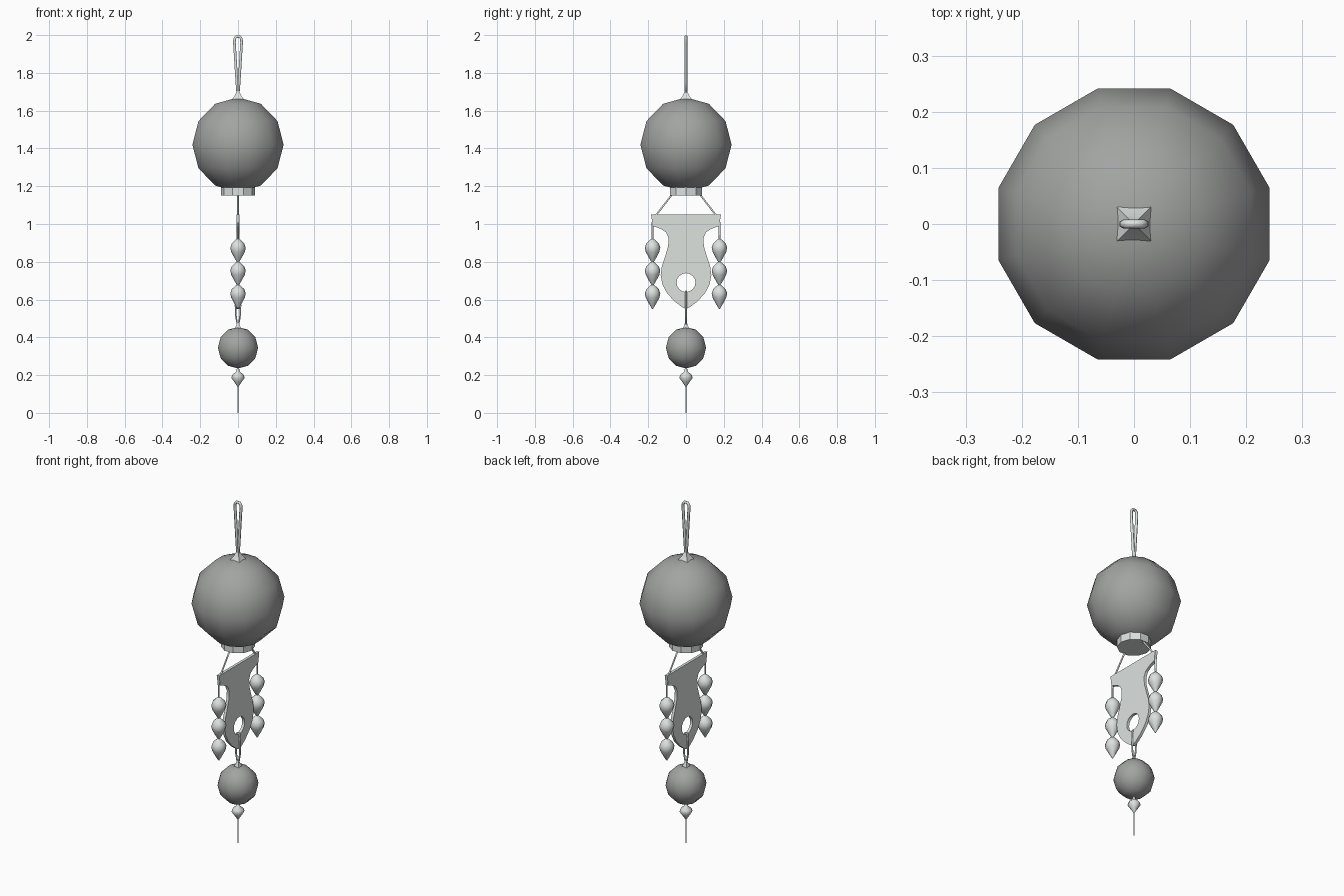
import bpy, bmesh, math
from mathutils import Matrix, Vector

cube = bpy.data.objects.get("Cube")
if cube:
    bpy.data.objects.remove(cube)


def material(name, rgb):
    m = bpy.data.materials.new(name)
    m.use_nodes = True
    col = (*rgb, 1)
    m.diffuse_color = col
    m.node_tree.nodes["Principled BSDF"].inputs["Base Color"].default_value = col
    return m


PALE = material("pale grey", (0.72, 0.76, 0.74))
DARK = material("dark grey", (0.36, 0.37, 0.36))


def finish(name, bm, mat, angle=None):
    bmesh.ops.recalc_face_normals(bm, faces=bm.faces)
    me = bpy.data.meshes.new(name)
    bm.to_mesh(me)
    bm.free()
    me.materials.append(mat)
    ob = bpy.data.objects.new(name, me)
    bpy.context.collection.objects.link(ob)
    if angle:
        bpy.ops.object.select_all(action='DESELECT')
        ob.select_set(True)
        bpy.context.view_layer.objects.active = ob
        bpy.ops.object.shade_smooth_by_angle(angle=math.radians(angle))
    return ob


def ball(name, z, r):
    bm = bmesh.new()
    turn = Matrix.Translation((0, 0, z)) @ Matrix.Rotation(math.pi / 12, 4, 'Z')
    bmesh.ops.create_uvsphere(bm, u_segments=12, v_segments=6, radius=r, matrix=turn)
    return finish(name, bm, DARK, 60)


def lathe(name, profile, y, z, sides, angle):
    """Stack rings of (radius, height) and close both ends."""
    bm = bmesh.new()
    rings = []
    for r, h in profile:
        rings.append([bm.verts.new((r * math.cos(a), y + r * math.sin(a), z + h))
                      for a in (math.tau * i / sides for i in range(sides))])
    for low, high in zip(rings, rings[1:]):
        for i in range(sides):
            j = (i + 1) % sides
            bm.faces.new((low[i], low[j], high[j], high[i]))
    bm.faces.new(rings[0])
    bm.faces.new(rings[-1])
    return finish(name, bm, PALE, angle)


def pinched_cap(name, z, size, height):
    """Four-cornered cap with hollowed sides."""
    bm = bmesh.new()
    rings = []
    for scale, h in ((1, 0), (0.45, 0.5), (0.2, 1)):
        ring = []
        for i in range(8):
            r = size * scale * (1.4 if i % 2 else 0.86)
            a = math.tau * i / 8
            drop = -0.008 if i % 2 and h == 0 else 0
            ring.append(bm.verts.new((r * math.cos(a), r * math.sin(a),
                                      z + h * height + drop)))
        rings.append(ring)
    for low, high in zip(rings, rings[1:]):
        for i in range(8):
            j = (i + 1) % 8
            bm.faces.new((low[i], low[j], high[j], high[i]))
    bm.faces.new(rings[0])
    bm.faces.new(rings[-1])
    return finish(name, bm, PALE, 30)


def cord(name, points, r, closed=False):
    cu = bpy.data.curves.new(name, 'CURVE')
    cu.dimensions = '3D'
    cu.bevel_depth = r
    cu.bevel_resolution = 1
    cu.use_fill_caps = True
    sp = cu.splines.new('POLY')
    sp.points.add(len(points) - 1)
    for p, co in zip(sp.points, points):
        p.co = (*co, 1)
    sp.use_cyclic_u = closed
    sp.use_smooth = True
    cu.materials.append(PALE)
    ob = bpy.data.objects.new(name, cu)
    bpy.context.collection.objects.link(ob)
    return ob


def loop(name, half, r):
    """Closed loop in the xz plane from a half outline."""
    other = [(-x, z) for x, z in reversed(half) if x > 0]
    return cord(name, [(x, 0, z) for x, z in half + other], r, True)


# Hanging loop, cap, large ball and its collar
loop("hanging_loop", [(0.003, 1.69), (0.006, 1.75), (0.019, 1.96),
                      (0.018, 1.98), (0.01, 1.992)], 0.008)
pinched_cap("top_cap", 1.66, 0.035, 0.045)
ball("large_ball", 1.42, 0.25)
lathe("collar", [(0.09, 0), (0.09, 0.045)], 0, 1.15, 10, 30)

# Flat pendant plate: mirrored outline with a round hole
half = [(0.185, 1.05), (0.176, 0.99), (0.135, 0.975), (0.105, 0.955),
        (0.092, 0.925), (0.095, 0.88), (0.11, 0.83), (0.128, 0.775), (0.134, 0.73),
        (0.125, 0.68), (0.1, 0.633), (0.06, 0.59), (0.025, 0.563)]
outline = half + [(0, 0.55)] + [(-y, z) for y, z in reversed(half)]
hole = [(0.05 * math.cos(math.tau * i / 16), 0.69 + 0.05 * math.sin(math.tau * i / 16))
        for i in range(16)]
bm = bmesh.new()
edges = []
for path in (outline, hole):
    vs = [bm.verts.new((-0.008, y, z)) for y, z in path]
    edges += [bm.edges.new((a, b)) for a, b in zip(vs, vs[1:] + vs[:1])]
bmesh.ops.triangle_fill(bm, edges=edges, use_beauty=True)
grown = bmesh.ops.extrude_face_region(bm, geom=bm.faces[:])
bmesh.ops.translate(bm, vec=Vector((0.016, 0, 0)),
                    verts=[v for v in grown["geom"] if isinstance(v, bmesh.types.BMVert)])
finish("pendant_plate", bm, PALE, 30)

# Side cords and strings of three teardrop beads
teardrop = [(0.002, -0.075), (0.02, -0.045), (0.036, -0.015), (0.041, 0.008),
            (0.033, 0.03), (0.012, 0.05), (0.003, 0.055)]
for side, label in ((1, "back"), (-1, "front")):
    y = side * 0.177
    cord(label + "_slanted_cord", [(0, side * 0.075, 1.155), (0, side * 0.16, 1.045)], 0.005)
    cord(label + "_bead_string", [(0, y, 1.01), (0, y, 0.6)], 0.005)
    for i in range(3):
        lathe(f"{label}_bead_{i + 1}", teardrop, y, 0.867 - 0.121 * i, 8, 50)

# Lower loop through the hole, small ball, end bead and tail
loop("lower_loop", [(0.003, 0.465), (0.012, 0.52), (0.013, 0.57),
                    (0.011, 0.63), (0.005, 0.643)], 0.005)
pinched_cap("lower_cap", 0.445, 0.022, 0.035)
ball("small_ball", 0.345, 0.11)
lathe("end_bead", [(0.002, -0.05), (0.018, -0.027), (0.035, -0.002), (0.03, 0.014),
                   (0.012, 0.028), (0.005, 0.05)], 0, 0.188, 8, 50)
cord("tail", [(0, 0, 0.15), (0, 0, 0)], 0.003)
